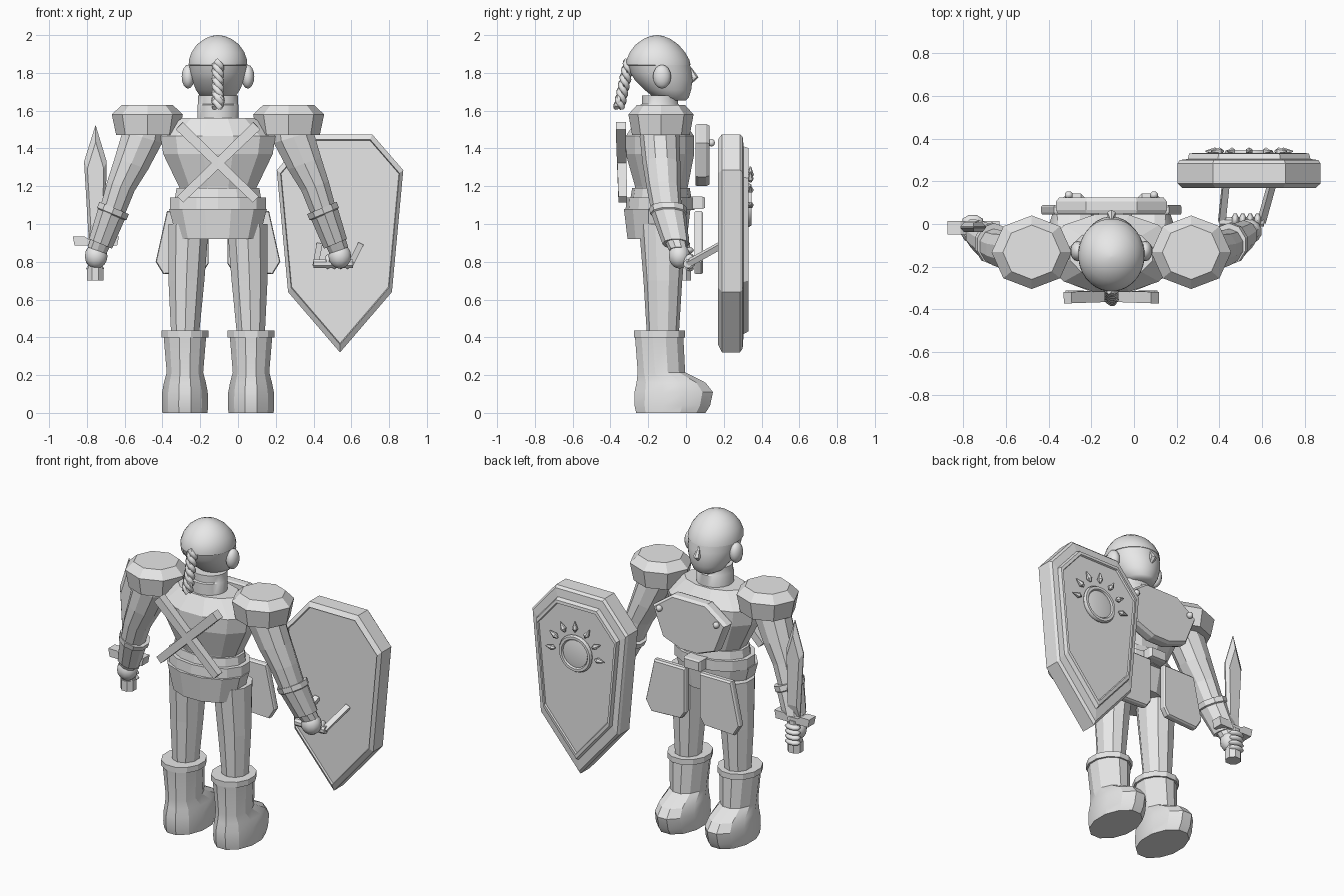
import bpy, bmesh, math
from mathutils import Vector

if "Cube" in bpy.data.objects:
    bpy.data.objects.remove(bpy.data.objects["Cube"])

C = -0.106          # body centre line in x
grey = bpy.data.materials.new("plain_grey")
grey.diffuse_color = (0.8, 0.8, 0.8, 1)
grey.use_nodes = True
grey.node_tree.nodes["Principled BSDF"].inputs["Base Color"].default_value = grey.diffuse_color


def loft(name, rings, smooth=0, closed=False):
    """Skin a list of equal-length point rings."""
    bm = bmesh.new()
    vs = [[bm.verts.new(p) for p in r] for r in rings]
    n = len(vs[0])
    pairs = list(zip(vs, vs[1:])) + ([(vs[-1], vs[0])] if closed else [])
    for a, b in pairs:
        for i in range(n):
            j = (i + 1) % n
            bm.faces.new((a[i], a[j], b[j], b[i]))
    if not closed:
        bm.faces.new(vs[0])
        bm.faces.new(vs[-1])
    bmesh.ops.recalc_face_normals(bm, faces=bm.faces)
    me = bpy.data.meshes.new(name)
    bm.to_mesh(me)
    bm.free()
    me.materials.append(grey)
    ob = bpy.data.objects.new(name, me)
    bpy.context.collection.objects.link(ob)
    if smooth:
        bpy.ops.object.select_all(action='DESELECT')
        ob.select_set(True)
        bpy.context.view_layer.objects.active = ob
        bpy.ops.object.shade_smooth_by_angle(angle=math.radians(smooth))
    return ob


def ring(z, cx, rx, y0, y1, n=12, tilt=0, phase=0.5):
    cy, ry = (y0 + y1) / 2, (y1 - y0) / 2
    out = []
    for i in range(n):
        a = math.tau * (i + phase) / n
        dx = rx * math.cos(a)
        out.append((cx + dx, cy + ry * math.sin(a), z + dx * tilt))
    return out


def stack(name, cx, rows, n=12, smooth=0, phase=0.5):
    """Upright body from rows of (z, half width, back y, front y)."""
    return loft(name, [ring(z, cx, r, a, b, n, 0, phase) for z, r, a, b in rows], smooth)


def ball(name, c, r, seg=14, rows=8):
    rings = []
    for k in range(rows + 1):
        t = math.pi * min(max(k / rows, 0.01), 0.99)
        s = math.sin(t)
        rings.append(ring(c[2] - r[2] * math.cos(t), c[0], r[0] * s,
                          c[1] - r[1] * s, c[1] + r[1] * s, seg))
    return loft(name, rings, 60)


def tube(name, pts, radii, n=8, smooth=0):
    pts = [Vector(p) for p in pts]
    rings = []
    for i, p in enumerate(pts):
        d = (pts[min(i + 1, len(pts) - 1)] - pts[max(i - 1, 0)]).normalized()
        u = d.cross(Vector((0, 1, 0)))
        if u.length < 0.1:
            u = d.cross(Vector((1, 0, 0)))
        u.normalize()
        v = d.cross(u)
        r = radii[i] if isinstance(radii, (list, tuple)) else radii
        rings.append([p + r * (u * math.cos(a) + v * math.sin(a))
                      for a in (math.tau * (k + 0.5) / n for k in range(n))])
    return loft(name, rings, smooth)


def plate(name, pts, layers):
    """Plate in the xz plane; layers are (y, scale about its middle)."""
    mx = sum(p[0] for p in pts) / len(pts)
    mz = sum(p[1] for p in pts) / len(pts)
    return loft(name, [[(mx + (x - mx) * s, y, mz + (z - mz) * s) for x, z in pts]
                       for y, s in layers])


def hoop(name, c, R, r, n=24, m=6):
    return loft(name, [[(c[0] + (R + r * math.cos(b)) * math.cos(a), c[1] + r * math.sin(b),
                         c[2] + (R + r * math.cos(b)) * math.sin(a))
                        for b in (math.tau * k / m for k in range(m))]
                       for a in (math.tau * i / n for i in range(n))], 60, True)


# head, nose, ears, neck
stack("head", C, [(1.655, .06, -.12, 0), (1.67, .09, -.17, .015), (1.71, .117, -.22, .028),
                  (1.76, .138, -.27, .035), (1.80, .148, -.295, .03), (1.845, .152, -.31, .022)],
      32, 60)
stack("cap", C, [(1.84, .15, -.308, .02), (1.842, .156, -.317, .025), (1.87, .154, -.315, .018),
                 (1.91, .14, -.298, -.005), (1.95, .112, -.267, -.04), (1.98, .072, -.225, -.083),
                 (1.995, .035, -.187, -.12), (2.0, .005, -.158, -.148)], 32, 60)
tube("nose", [(C, .02, 1.83), (C, .045, 1.775), (C, .025, 1.755)], [.006, .022, .012], 6)
for s in (-1, 1):
    ball("ear", (C + s * .158, -.127, 1.78), (.035, .048, .063))
stack("neck", C, [(1.52, .11, -.245, -.035), (1.63, .11, -.245, -.035),
                  (1.635, .108, -.235, -.04), (1.68, .108, -.235, -.04)], 20, 40)

# braid: three twisted strands, tied with a ring
for k in range(3):
    pts = []
    for i in range(31):
        t = i / 30
        a = math.tau * (2.2 * t + k / 3)
        pts.append((C + .019 * math.cos(a), -.30 - .055 * t + .017 * math.sin(a), 1.865 - .25 * t))
    tube("braid_strand", pts, .016, 6, 60)
hoop("braid_ring", (C, -.355, 1.655), .026, .01, 16)

# torso, belt and hips
stack("torso", C, [(1.17, .20, -.27, .01), (1.2, .215, -.275, .015), (1.37, .30, -.325, .05),
                   (1.465, .315, -.325, .05), (1.56, .20, -.26, -.02)], 12)
stack("waist_band", C, [(1.13, .235, -.295, .03), (1.19, .225, -.285, .02)], 14)
stack("belt", C, [(1.075, .26, -.32, .045), (1.14, .26, -.315, .045)], 14)
stack("hips", C, [(.92, .225, -.315, .01), (1.08, .268, -.335, .03)], 12)
plate("buckle", [(C - .06, 1.08), (C + .06, 1.08), (C + .06, 1.145), (C - .06, 1.145)],
      [(.02, 1), (.085, 1), (.10, .85)])

# chest plate with rivets
half = [(.06, 1.2), (.19, 1.25), (.26, 1.43), (.12, 1.53)]
plate("chest_plate", [(C + x, z) for x, z in half] + [(C - x, z) for x, z in half[::-1]],
      [(.05, .97), (.065, 1), (.105, 1), (.125, .94)])

# crossed bars on the back
for s in (-1, 1):
    tube("back_bar", [(C + s * .205, -.345, 1.52), (C - s * .20, -.335, 1.13)], [.038, .032], 4)

for s in (-1, 1):
    ball("rivet", (C + s * .2, .135, 1.43), (.02, .02, .02), 8, 6)
    # hanging skirt plates
    tas = [(.05, 1.07), (.27, 1.07), (.33, .80), (.29, .735), (.08, .745), (.05, .79)]
    plate("skirt_plate", [(C + s * x, z) for x, z in tas],
          [(.045, .97), (.055, 1), (.08, 1), (.09, .95)])

    # legs and boots
    loft("leg", [ring(.38, C + s * .175, .075, -.205, -.04, 10),
                 ring(.70, C + s * .167, .10, -.225, -.02, 10),
                 ring(1.0, C + s * .155, .112, -.25, .005, 10)])
    bx = C + s * .175
    stack("boot", bx, [(0, .124, -.27, .11), (.04, .127, -.28, .135), (.11, .125, -.28, .15),
                       (.16, .115, -.268, .11), (.215, .10, -.26, 0), (.41, .117, -.275, -.01)],
          12, 20)
    stack("boot_cuff", bx, [(.40, .128, -.28, 0), (.435, .128, -.28, 0)], 12)

    # shoulder pads
    stack("shoulder_pad", C + s * .374, [(1.47, .165, -.285, .02), (1.58, .188, -.305, .04),
                                         (1.63, .135, -.26, -.005)], 8, 0, 0)

    # arms, bracers, hands
    arm = [(1.54, .38, .10, -.24, -.03, .2), (1.46, .40, .11, -.245, -.035, .3),
           (1.32, .458, .093, -.23, -.03, .35), (1.2, .514, .076, -.21, -.03, .35),
           (1.05, .565, .066, -.18, -.02, .35), (.86, .64, .052, -.09, .01, .35)]
    loft("arm", [ring(z, C + s * x, r, a, b, 10, t * s) for z, x, r, a, b, t in arm])
    loft("bracer", [ring(z, C + s * x, r, a, b, 10, .42 * s) for z, x, r, a, b in
                    [(1.085, .55, .082, -.195, .005), (1.055, .562, .082, -.19, .007),
                     (1.05, .565, .074, -.182, 0), (.895, .622, .064, -.125, .018)]])
    ball("hand", (C + s * .645, -.035, .83), (.062, .058, .066), 12, 8)
    for k in range(4):
        if s < 0:     # fingers around the sword grip
            ball("finger", (-.757, .012, .765 + .032 * k), (.052, .032, .018), 8, 6)
        else:         # fingers around the shield grip
            ball("finger", (.475 + .035 * k, .018, .80), (.018, .034, .04), 8, 6)

# sword
blade = [(-.79, .91), (-.705, .91), (-.695, 1.33), (-.754, 1.525), (-.815, 1.33)]
plate("sword_blade", blade, [(-.038, .72), (-.018, 1), (-.012, 1), (.008, .72)])
plate("sword_guard", [(-.865, .885), (-.64, .885), (-.63, .935), (-.695, .935), (-.72, .92),
                      (-.79, .92), (-.815, .935), (-.875, .935)], [(-.05, 1), (.015, 1)])
tube("sword_grip", [(-.756, -.016, .70), (-.756, -.016, .90)], [.044, .04], 8)
tube("sword_pommel", [(-.756, -.016, .70), (-.756, -.016, .765)], .047, 8)

# shield with stepped front
X = .54
hs = [(0, .32), (.275, .64), (.335, 1.285), (.17, 1.475)]
outline = [(X + x, z) for x, z in hs] + [(X - x, z) for x, z in hs[:0:-1]]
plate("shield", outline, [(.182, .93), (.17, .94), (.19, 1), (.285, 1), (.30, .97),
                          (.305, .86), (.33, .84), (.332, .80), (.322, .79)])

# sun emblem
E = (X, .333, 1.10)
hoop("emblem_ring", E, .10, .016)
loft("emblem_disc", [[(E[0] + r * math.cos(a), y, E[2] + r * math.sin(a))
                      for a in (math.tau * i / 24 for i in range(24))]
                     for y, r in ((.32, .09), (.338, .085), (.344, .05))], 40)
for k in range(7):
    a = math.pi * k / 6
    d = Vector((math.cos(a), 0, math.sin(a)))
    o = Vector(E) + Vector((0, .008, 0))
    tube("emblem_ray", [o + d * .14, o + d * .16, o + d * .205], [.006, .018, .003], 6)

# shield grip
tube("shield_grip", [(.40, .01, .79), (.61, .01, .79)], .024, 8)
for x0, x1 in ((.412, .43), (.598, .645)):
    tube("shield_strut", [(x0, .01, .79), (x1, .18, .885)], .022, 4)
